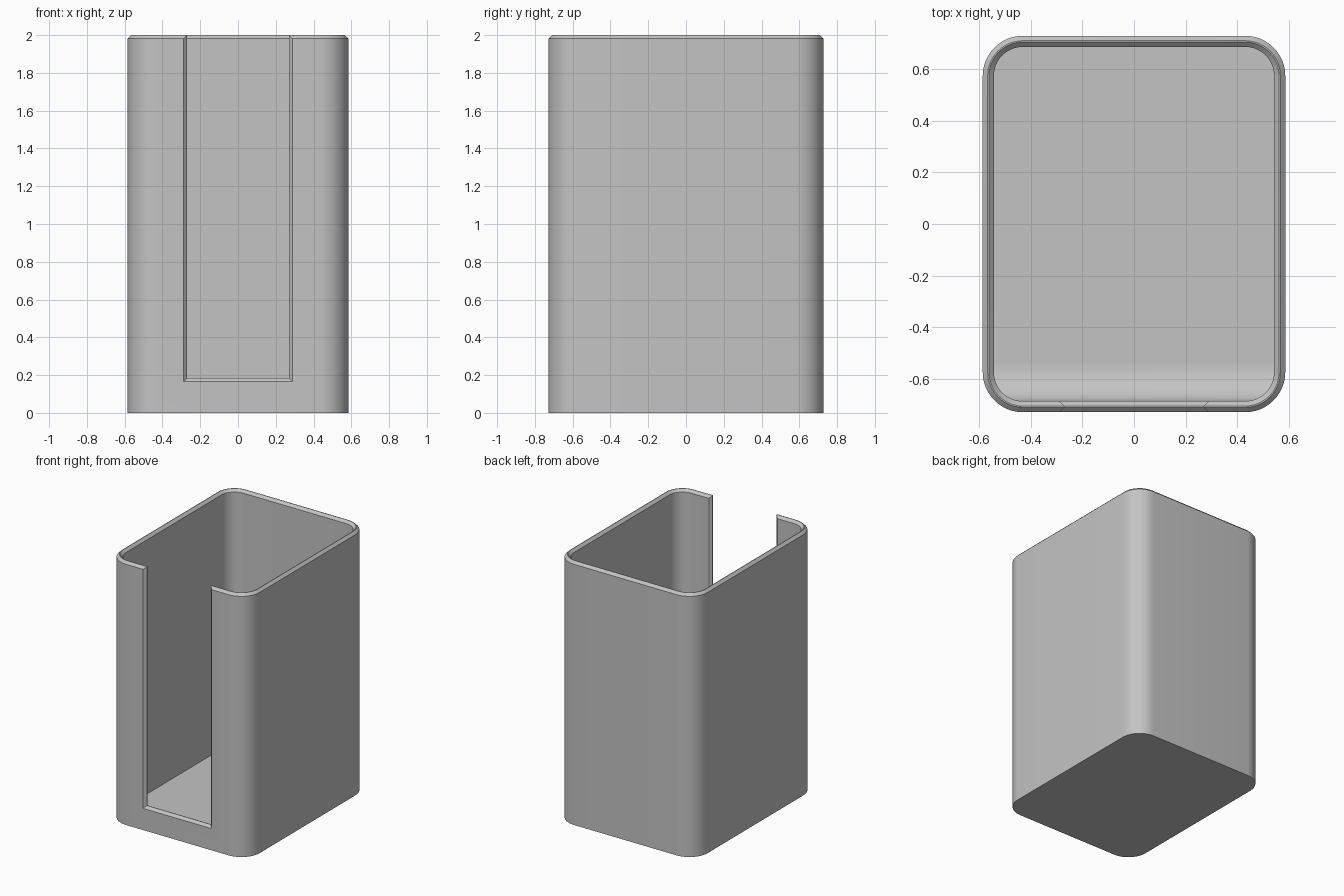
import bpy, bmesh, math

old = bpy.data.objects.get("Cube")
if old:
    bpy.data.objects.remove(old, do_unlink=True)

HX, HY, H = 0.585, 0.728, 2.0      # half width, half depth, height
WALL, CHAMFER, RADIUS = 0.043, 0.019, 0.155
FLOOR, SILL, SLOT = 0.05, 0.165, 0.288

grey = bpy.data.materials.new("plain grey")
grey.use_nodes = True
grey.diffuse_color = (0.55, 0.55, 0.55, 1)
grey.node_tree.nodes["Principled BSDF"].inputs["Base Color"].default_value = grey.diffuse_color


def rounded_ring(inset, z, steps=12):
    """Rounded rectangle, inset from the outer wall."""
    r = RADIUS - inset
    cx, cy = HX - RADIUS, HY - RADIUS
    ring = []
    for q, (sx, sy) in enumerate([(1, 1), (-1, 1), (-1, -1), (1, -1)]):
        for i in range(steps + 1):
            a = (q + i / steps) * math.pi / 2
            ring.append((sx * cx + r * math.cos(a), sy * cy + r * math.sin(a), z))
    return ring


def loft(name, rings):
    """Closed solid through matching rings."""
    bm = bmesh.new()
    loops = [[bm.verts.new(p) for p in ring] for ring in rings]
    for a, b in zip(loops, loops[1:]):
        for i in range(len(a)):
            j = (i + 1) % len(a)
            bm.faces.new((a[i], a[j], b[j], b[i]))
    bm.faces.new(loops[0][::-1])
    bm.faces.new(loops[-1])
    bmesh.ops.recalc_face_normals(bm, faces=bm.faces)
    mesh = bpy.data.meshes.new(name)
    bm.to_mesh(mesh)
    bm.free()
    mesh.materials.append(grey)
    obj = bpy.data.objects.new(name, mesh)
    bpy.context.collection.objects.link(obj)
    return obj


def boolean(obj, cutter, operation):
    """Apply a boolean and remove the cutter."""
    mod = obj.modifiers.new("cut", "BOOLEAN")
    mod.operation, mod.object, mod.solver = operation, cutter, "EXACT"
    graph = bpy.context.evaluated_depsgraph_get()
    graph.update()
    mesh = bpy.data.meshes.new_from_object(obj.evaluated_get(graph))
    obj.modifiers.clear()
    obj.data = mesh
    bpy.data.objects.remove(cutter, do_unlink=True)


def slot_ring(y, grow):
    """U-shaped opening, drawn as a tall rectangle."""
    w, z = SLOT + grow, SILL - grow
    return [(-w, y, z), (w, y, z), (w, y, H + 0.2), (-w, y, H + 0.2)]


# Holder: open box with a rim bevelled on both sides
holder = loft("holder_body", [
    rounded_ring(0, 0),
    rounded_ring(0, H - CHAMFER),
    rounded_ring(CHAMFER, H),
    rounded_ring(WALL - CHAMFER, H),
    rounded_ring(WALL, H - CHAMFER),
    rounded_ring(WALL, FLOOR),
])

# Front slot: bevelled edges, narrowest in the middle of the wall
slot = loft("slot_cutter", [
    slot_ring(-HY - 0.02, 0.02),
    slot_ring(-HY + CHAMFER, -CHAMFER),
    slot_ring(-HY + WALL - CHAMFER, -CHAMFER),
    slot_ring(-HY + WALL + 0.02, 0.02),
])
boolean(holder, slot, "DIFFERENCE")

# Scoop: concave ramp from the floor up to the slot sill
front, back = -HY + WALL, -0.54
depth, rise = back - front, SILL - FLOOR
curve = [(back - depth * math.sin(a), SILL - rise * math.cos(a))
         for a in [i * math.pi / 24 for i in range(13)]]
profile = curve + [(front - 0.01, SILL), (front - 0.01, FLOOR - 0.01), (back, FLOOR - 0.01)]
scoop = loft("front_scoop", [[(x, y, z) for y, z in profile] for x in (-HX, HX)])
inside = loft("scoop_trim", [rounded_ring(WALL - 0.003, z) for z in (0.02, 0.5)])
boolean(scoop, inside, "INTERSECT")

# Smooth the round corners, keep the edges crisp
for obj in (holder, scoop):
    bpy.ops.object.select_all(action="DESELECT")
    obj.select_set(True)
    bpy.context.view_layer.objects.active = obj
    bpy.ops.object.shade_smooth_by_angle(angle=math.radians(30))
